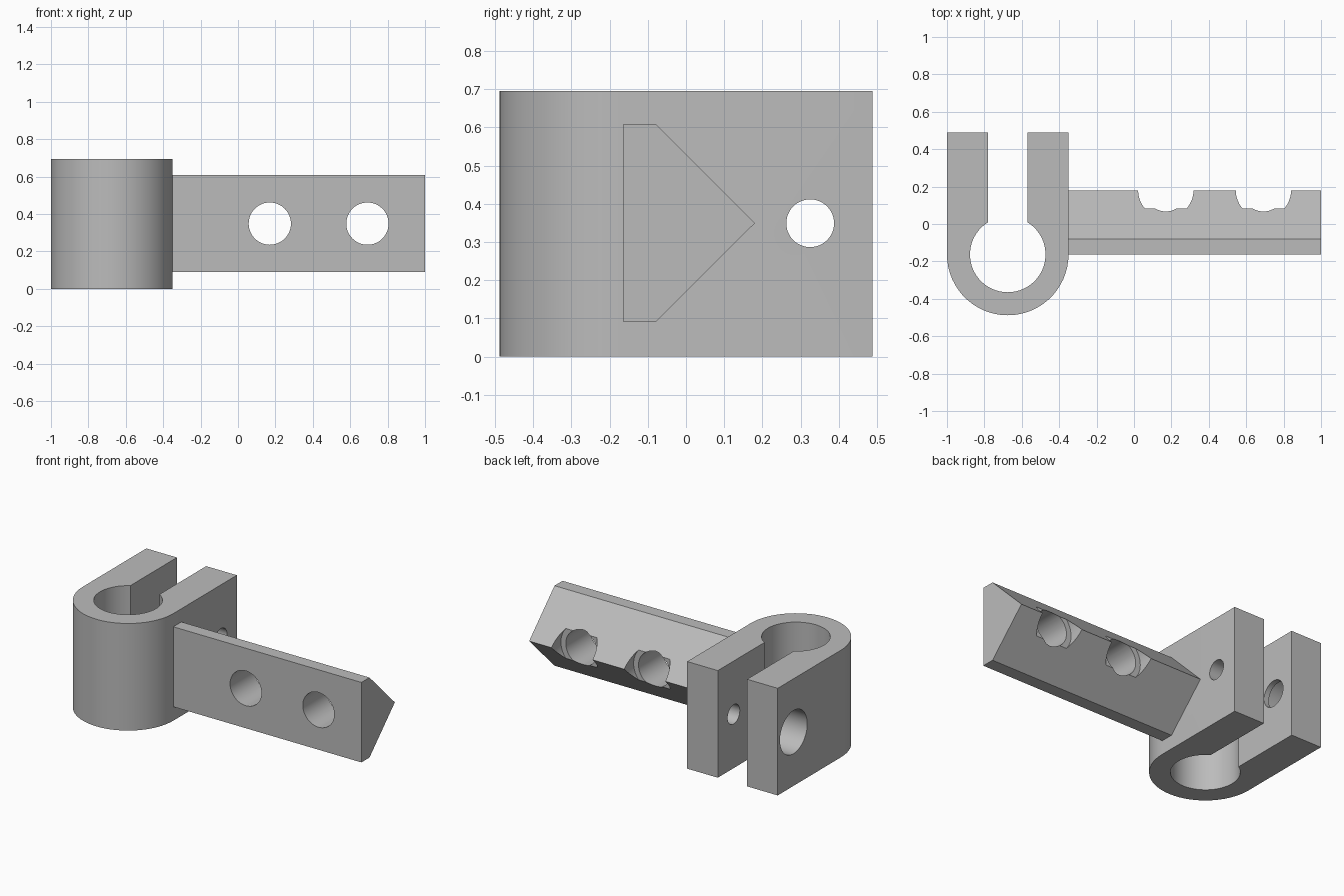
import bpy
import bmesh
from math import cos, sin, asin, pi, radians
from mathutils import Matrix, Vector

if "Cube" in bpy.data.objects:
    bpy.data.objects.remove(bpy.data.objects["Cube"], do_unlink=True)

# Single plain grey material
grey = bpy.data.materials.new("plain_grey")
grey.use_nodes = True
colour = (0.5, 0.5, 0.5, 1)
grey.diffuse_color = colour
grey.node_tree.nodes["Principled BSDF"].inputs["Base Color"].default_value = colour


def prism(name, points, offset):
    """Extrude a closed outline of 3D points along an offset."""
    bm = bmesh.new()
    face = bm.faces.new([bm.verts.new(p) for p in points])
    extruded = bmesh.ops.extrude_face_region(bm, geom=[face])["geom"]
    moved = [v for v in extruded if isinstance(v, bmesh.types.BMVert)]
    bmesh.ops.translate(bm, verts=moved, vec=offset)
    bmesh.ops.recalc_face_normals(bm, faces=bm.faces)
    mesh = bpy.data.meshes.new(name)
    bm.to_mesh(mesh)
    bm.free()
    mesh.materials.append(grey)
    obj = bpy.data.objects.new(name, mesh)
    bpy.context.collection.objects.link(obj)
    return obj


def drill(obj, radius, start, end):
    """Cut a round hole between two points."""
    start, end = Vector(start), Vector(end)
    axis = end - start
    turn = axis.to_track_quat("Z", "Y").to_matrix().to_4x4()
    bpy.ops.mesh.primitive_cylinder_add(vertices=48, radius=radius, depth=axis.length)
    cutter = bpy.context.object
    cutter.hide_render = True
    cutter.data.transform(Matrix.Translation((start + end) / 2) @ turn)
    cutter.data.materials.append(grey)
    mod = obj.modifiers.new("hole", "BOOLEAN")
    mod.operation = "DIFFERENCE"
    mod.solver = "EXACT"
    mod.object = cutter
    bpy.ops.object.select_all(action="DESELECT")
    obj.select_set(True)
    bpy.context.view_layer.objects.active = obj
    bpy.ops.object.modifier_apply(modifier=mod.name)
    bpy.data.objects.remove(cutter, do_unlink=True)


def arc(radius, start, end, steps):
    angles = [start + (end - start) * i / steps for i in range(steps + 1)]
    return [(cx + radius * cos(a), cy + radius * sin(a), 0) for a in angles]


# Split clamp: rounded U outline with a round bore opening into a slot
cx, cy, back, height, mid = -0.675, -0.163, 0.488, 0.695, 0.349
outer, bore, slot = 0.325, 0.202, 0.105
mouth = pi / 2 - asin(slot / bore)
outline = [(cx - outer, back, 0)]
outline += arc(outer, pi, 2 * pi, 30)
outline += [(cx + outer, back, 0), (cx + slot, back, 0)]
outline += arc(bore, mouth, -pi - mouth, 48)
outline += [(cx - slot, back, 0)]
clamp = prism("split_clamp", outline, (0, 0, height))

# Clamp screw holes: small one in the left jaw, counterbored one in the right jaw
screw_y = 0.325
drill(clamp, 0.0625, (cx, screw_y, mid), (-0.3, screw_y, mid))
drill(clamp, 0.085, (-1.1, screw_y, mid), (cx, screw_y, mid))
drill(clamp, 0.14, (-1.1, screw_y, mid), (-0.815, screw_y, mid))

# Mounting arm: flat front with a pointed back
section = [(-0.163, 0.09), (-0.08, 0.09), (0.18, mid), (-0.08, 0.609), (-0.163, 0.609)]
arm = prism("mounting_arm", [(-0.37, y, z) for y, z in section], (1.37, 0, 0))

# Bolt holes with round seats cut into the pointed back
for x in (0.17, 0.692):
    drill(arm, 0.113, (x, -0.3, mid), (x, 0.3, mid))
    drill(arm, 0.148, (x, 0.083, mid), (x, 0.3, mid))

bpy.ops.object.select_all(action="DESELECT")
for obj in (clamp, arm):
    obj.select_set(True)
bpy.context.view_layer.objects.active = clamp
bpy.ops.object.shade_smooth_by_angle(angle=radians(30))
